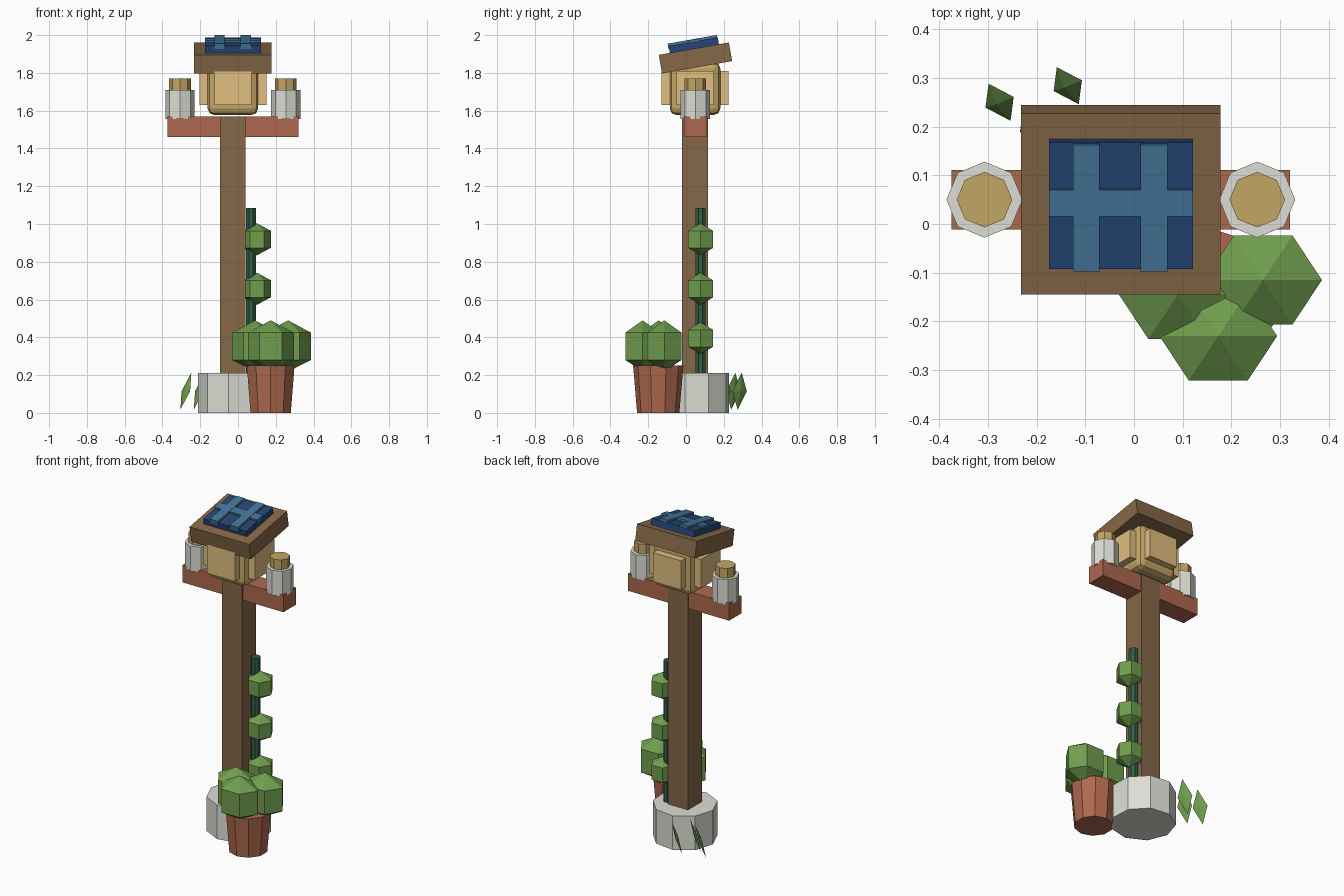
import bpy
from math import cos, sin, radians
from mathutils import Matrix, Vector

if "Cube" in bpy.data.objects:
    bpy.data.objects.remove(bpy.data.objects["Cube"])

CX, CY = -0.027, 0.048          # axis of the post


def material(name, rgb):
    m = bpy.data.materials.new(name)
    m.diffuse_color = (*rgb, 1)
    m.use_nodes = True
    m.node_tree.nodes["Principled BSDF"].inputs["Base Color"].default_value = m.diffuse_color
    return m


WOOD = material("wood", (0.24, 0.14, 0.065))
CLAY = material("clay", (0.42, 0.14, 0.075))
STONE = material("stone", (0.72, 0.73, 0.66))
GLOW = material("warm_panel", (0.75, 0.52, 0.22))
BRASS = material("brass", (0.55, 0.38, 0.13))
LEAF = material("leaf", (0.16, 0.34, 0.075))
STEM = material("stem", (0.03, 0.11, 0.06))
NAVY = material("navy", (0.02, 0.06, 0.18))
BLUE = material("blue", (0.06, 0.18, 0.32))


def mesh(name, verts, faces, mat):
    me = bpy.data.meshes.new(name)
    me.from_pydata(verts, [], faces)
    me.materials.append(mat)
    ob = bpy.data.objects.new(name, me)
    bpy.context.collection.objects.link(ob)
    return ob


def box(name, size, centre, mat, matrix=Matrix()):
    """Box of a given size, centred in the frame of matrix."""
    s, c = Vector(size) / 2, Vector(centre)
    v = [matrix @ (c + Vector((x * s.x, y * s.y, z * s.z)))
         for z in (-1, 1) for x, y in ((-1, -1), (1, -1), (1, 1), (-1, 1))]
    f = [(3, 2, 1, 0), (4, 5, 6, 7)] + [(i, (i + 1) % 4, (i + 1) % 4 + 4, i + 4) for i in range(4)]
    return mesh(name, v, f, mat)


def prism(name, n, centre, rings, mat, turn=0, tips=None, yscale=1):
    """n-sided stack of (radius, z) rings, closed by flat caps or by two tip heights."""
    x0, y0 = centre
    v = [(x0 + r * cos(radians(turn + 360 * i / n)),
          y0 + r * yscale * sin(radians(turn + 360 * i / n)), z)
         for r, z in rings for i in range(n)]
    f = []
    for k in range(len(rings) - 1):
        a, b = k * n, k * n + n
        f += [(a + i, a + (i + 1) % n, b + (i + 1) % n, b + i) for i in range(n)]
    top = (len(rings) - 1) * n
    if tips:
        lo = len(v)
        v += [(x0, y0, tips[0]), (x0, y0, tips[1])]
        for i in range(n):
            f += [((i + 1) % n, i, lo), (top + i, top + (i + 1) % n, lo + 1)]
    else:
        f += [tuple(reversed(range(n))), tuple(range(top, top + n))]
    return mesh(name, v, f, mat)


# Stone footing, post and crossbar
prism("stone_base", 9, (CX, CY), [(0.185, 0), (0.185, 0.212)], STONE, 23)
box("post", (0.136, 0.136, 1.42), (CX, CY, 0.86), WOOD)
box("crossbar", (0.695, 0.122, 0.107), (CX, 0.05, 1.515), CLAY)

# Jars with lids at both ends of the crossbar
for side, label in ((-1, "left"), (1, "right")):
    c = (CX + side * 0.28, 0.05)
    prism(label + "_jar", 8, c, [(0.078, 1.555), (0.078, 1.71)], STONE)
    prism(label + "_jar_lid", 8, c, [(0.057, 1.70), (0.057, 1.77)], BRASS)

# Lantern body with a raised panel on each side
body = box("lantern_body", (0.268, 0.268, 0.28), (CX, CY, 1.717), BRASS)
bev = body.modifiers.new("bevel", "BEVEL")
bev.width, bev.segments = 0.035, 2
for i, label in enumerate(("front", "right", "back", "left")):
    m = Matrix.Translation((CX, CY, 1.72)) @ Matrix.Rotation(radians(90 * i), 4, 'Z')
    box(label + "_panel", (0.195, 0.06, 0.18), (0, -0.147, 0), GLOW, m)

# Tilted roof carrying a solar panel
tilt = Matrix.Translation((CX, 0.05, 1.879)) @ Matrix.Rotation(radians(10), 4, 'X')
box("roof", (0.41, 0.377, 0.1), (0, 0, 0), WOOD, tilt)
box("solar_panel", (0.296, 0.264, 0.04), (0, 0.003, 0.067), NAVY, tilt)
for x, label in ((-0.071, "left"), (0.068, "right")):
    box(label + "_solar_strip", (0.055, 0.264, 0.028), (x, 0, 0.086), BLUE, tilt)
box("cross_solar_strip", (0.296, 0.055, 0.024), (0, 0.01, 0.086), BLUE, tilt)

# Clay pot with three bush clumps
prism("plant_pot", 10, (0.173, -0.147), [(0.112, 0), (0.133, 0.25)], CLAY, 18)
for i, c in enumerate(((0.09, -0.145), (0.265, -0.115), (0.173, -0.23))):
    prism(f"bush_{i + 1}", 6, c, [(0.121, 0.28), (0.121, 0.425)], LEAF,
          tips=(0.22, 0.49), yscale=0.87)

# Climbing vine
prism("vine_stem", 8, (0.069, 0.077), [(0.028, 0.2), (0.028, 1.085)], STEM, 22.5)
for i in range(3):
    z = 0.395 + 0.262 * i
    prism(f"vine_leaf_{i + 1}", 6, (0.1, 0.077), [(0.074, z - 0.045), (0.074, z + 0.045)],
          LEAF, tips=(z - 0.085, z + 0.085), yscale=1.03)

# Grass blades: thin leaning diamonds behind the base
up, wide = Vector((0.029, 0.011, 0.098)), Vector((0.0225, -0.038, 0))
thin = up.cross(wide).normalized() * 0.009
for i, c in enumerate(((-0.276, 0.25), (-0.136, 0.284), (-0.205, 0.2))):
    o = Vector((*c, 0.115))
    ring = [wide, thin, -wide, -thin]
    v = [o + p for p in ring] + [o + up, o - up]
    f = []
    for k in range(4):
        j = (k + 1) % 4
        f += [(j, k, 4), (k, j, 5)]
    mesh(f"grass_blade_{i + 1}", v, f, LEAF)

# Make every shell face outwards
import bmesh
for ob in bpy.context.collection.objects:
    bm = bmesh.new()
    bm.from_mesh(ob.data)
    bmesh.ops.recalc_face_normals(bm, faces=bm.faces)
    bm.to_mesh(ob.data)
    bm.free()
